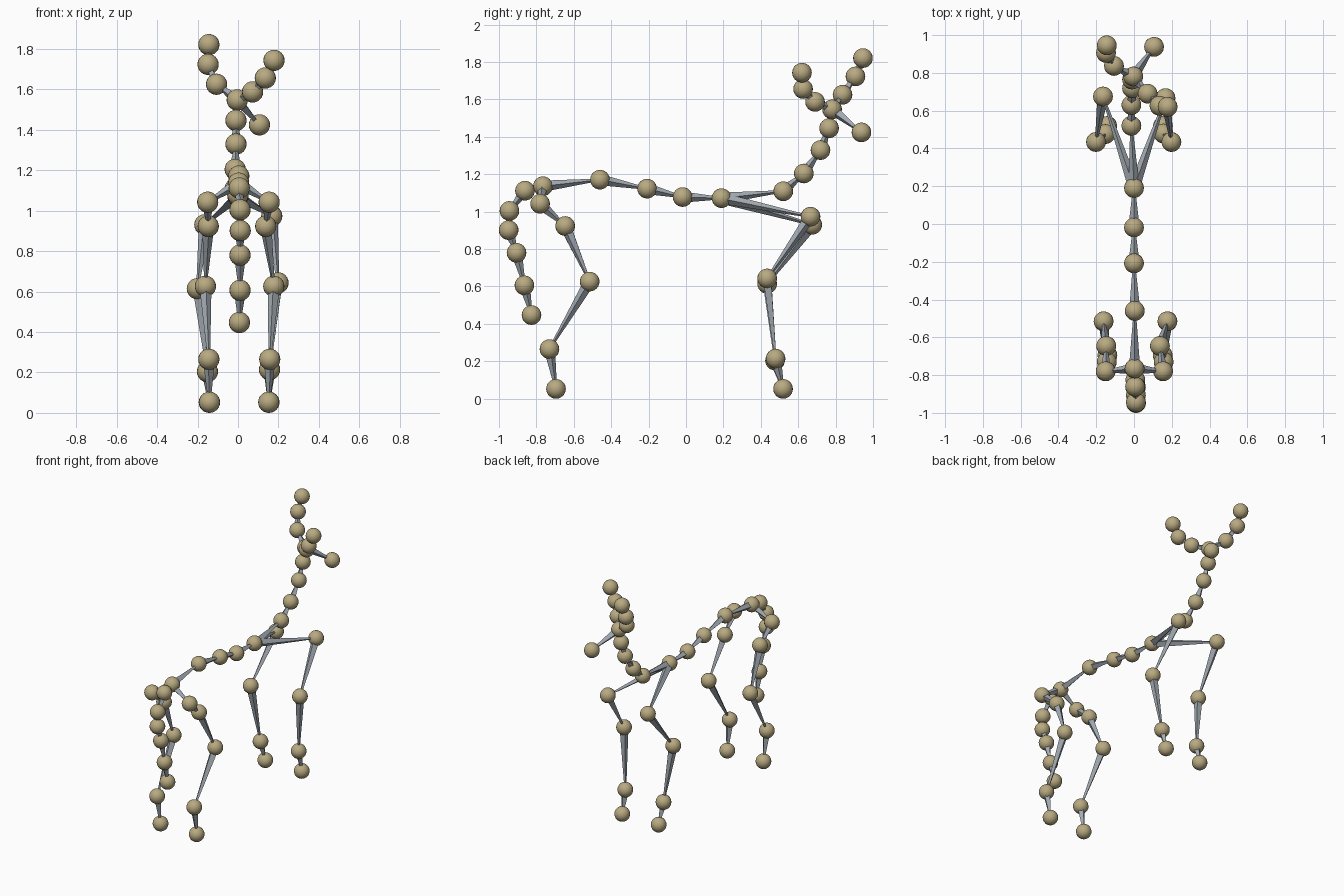
import bpy, math
from mathutils import Vector

R = 0.0525            # joint radius
BONE_BASE, BONE_TIP = 0.03, 0.006


def material(name, rgb):
    m = bpy.data.materials.new(name)
    m.diffuse_color = (*rgb, 1)
    return m


JOINT = material("joint_tan", (0.48, 0.40, 0.22))
BONE = material("bone_grey", (0.36, 0.40, 0.44))


def joint(name, p):
    bpy.ops.mesh.primitive_uv_sphere_add(segments=20, ring_count=12, radius=R, location=p)
    o = bpy.context.object
    o.name = name + "_joint"
    o.data.materials.append(JOINT)
    bpy.ops.object.shade_smooth()


def bone(name, a, b):
    # four-sided spike, wide at the parent joint
    a, b = Vector(a), Vector(b)
    d = b - a
    bpy.ops.mesh.primitive_cone_add(vertices=4, radius1=BONE_BASE, radius2=BONE_TIP,
                                    depth=d.length, location=(a + b) / 2)
    o = bpy.context.object
    o.name = name + "_bone"
    o.rotation_euler = d.to_track_quat('Z', 'Y').to_euler()
    o.data.materials.append(BONE)


def chain(name, points, parent=None):
    prev = parent
    for p in points:
        joint(name, p)
        if prev is not None:
            bone(name, prev, p)
        prev = p


# spine and neck, from pelvis to head
pelvis = (0.003, -0.765, 1.136)
chest = (0, 0.19, 1.072)
head = (-0.004, 0.781, 1.547)
chain("spine", [pelvis, (0.004, -0.46, 1.171), (0, -0.208, 1.123), (0, -0.018, 1.078), chest])
chain("neck", [(-0.014, 0.52, 1.109), (-0.014, 0.63, 1.204), (-0.01, 0.719, 1.329),
               (-0.01, 0.765, 1.446), head], chest)

# tail
chain("tail", [(0.006, -0.861, 1.112), (0.01, -0.944, 1.004), (0.011, -0.948, 0.901),
               (0.01, -0.906, 0.780), (0.01, -0.864, 0.606), (0.007, -0.826, 0.447)], pelvis)

# muzzle and ears
chain("muzzle", [(0.106, 0.938, 1.424)], head)
chain("left_ear", [(-0.106, 0.837, 1.625), (-0.148, 0.906, 1.723), (-0.144, 0.946, 1.821)], head)
chain("right_ear", [(0.072, 0.690, 1.587), (0.135, 0.626, 1.656), (0.178, 0.620, 1.743)], head)

# hind legs: shared side profile, slightly different x per side
hind = [(-0.780, 1.042), (-0.646, 0.923), (-0.515, 0.626), (-0.730, 0.265), (-0.695, R)]
for side, xs in (("left", (-0.15, -0.147, -0.161, -0.144, -0.141)),
                 ("right", (0.154, 0.137, 0.177, 0.157, 0.152))):
    chain(side + "_hind_leg", [(x, y, z) for x, (y, z) in zip(xs, hind)], pelvis)

# front legs hang from the chest joint
chain("left_front_leg", [(-0.164, 0.675, 0.930), (-0.201, 0.434, 0.614),
                         (-0.151, 0.476, 0.204), (-0.142, 0.519, R)], chest)
chain("right_front_leg", [(0.167, 0.666, 0.973), (0.198, 0.434, 0.643),
                          (0.156, 0.479, 0.214), (0.153, 0.519, R)], chest)
